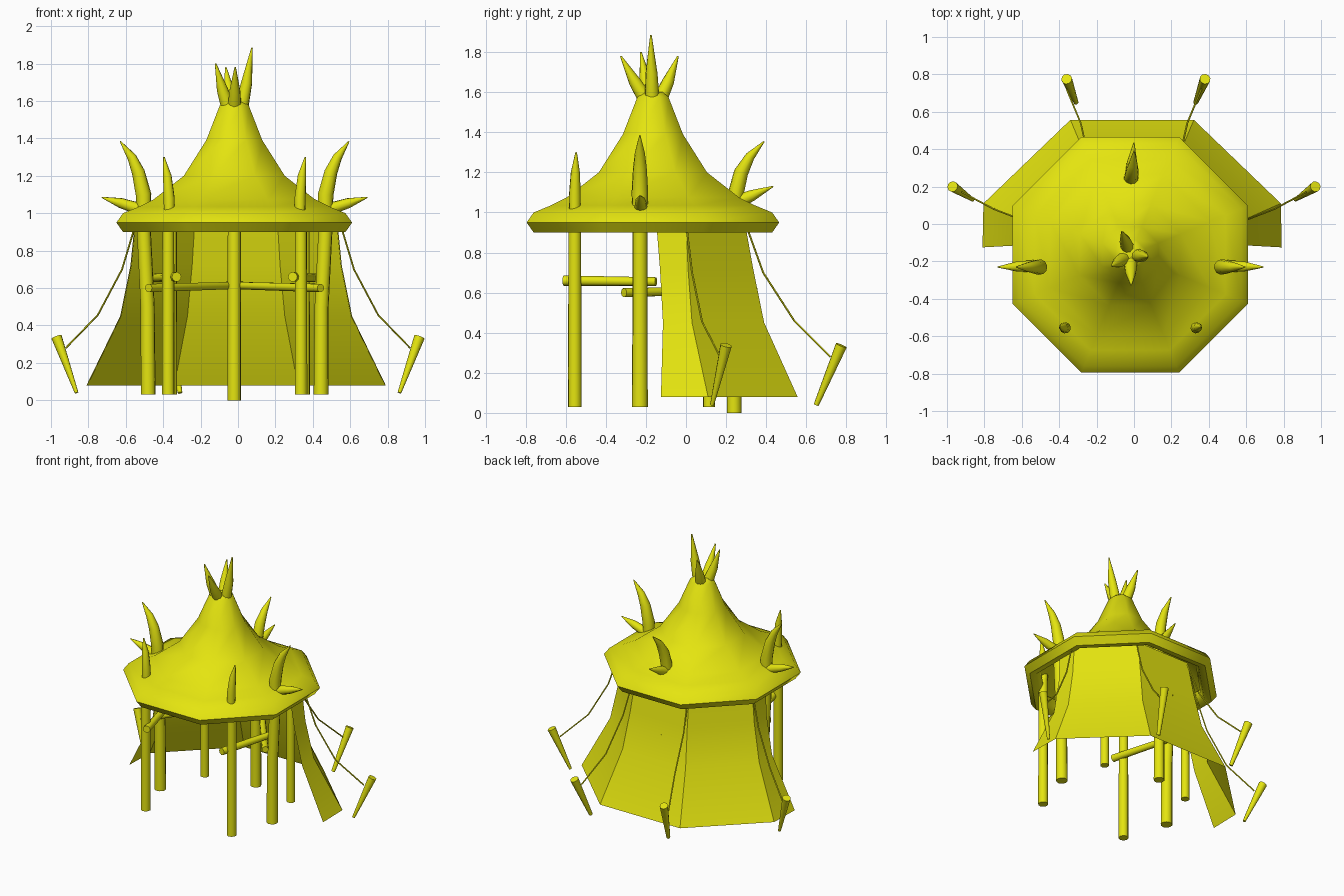
import bpy, bmesh, math
from mathutils import Vector

if "Cube" in bpy.data.objects:
    bpy.data.objects.remove(bpy.data.objects["Cube"])

yellow = bpy.data.materials.new("yellow")
yellow.diffuse_color = (0.78, 0.78, 0.005, 1)
yellow.use_nodes = True
yellow.node_tree.nodes["Principled BSDF"].inputs["Base Color"].default_value = yellow.diffuse_color


def finish(name, bm, angle=30):
    bmesh.ops.recalc_face_normals(bm, faces=bm.faces[:])
    me = bpy.data.meshes.new(name)
    bm.to_mesh(me)
    bm.free()
    ob = bpy.data.objects.new(name, me)
    bpy.context.collection.objects.link(ob)
    me.materials.append(yellow)
    bpy.ops.object.select_all(action='DESELECT')
    ob.select_set(True)
    bpy.context.view_layer.objects.active = ob
    bpy.ops.object.shade_smooth_by_angle(angle=math.radians(angle))
    return ob


def bridge(bm, a, b, closed=True):
    n = len(a)
    for i in range(n if closed else n - 1):
        j = (i + 1) % n
        bm.faces.new((a[i], a[j], b[j], b[i]))


def tube(name, pts, radii, sides=10):
    """Round tapered tube through points."""
    bm = bmesh.new()
    pts = [Vector(p) for p in pts]
    ref = (pts[-1] - pts[0]).orthogonal().normalized()
    rings = []
    for i, p in enumerate(pts):
        d = (pts[min(i + 1, len(pts) - 1)] - pts[max(i - 1, 0)]).normalized()
        u = (ref - d * ref.dot(d)).normalized()
        v = d.cross(u)
        rings.append([bm.verts.new(p + (u * math.cos(t) + v * math.sin(t)) * radii[i])
                      for t in (2 * math.pi * k / sides for k in range(sides))])
    for a, b in zip(rings, rings[1:]):
        bridge(bm, a, b)
    bm.faces.new(rings[0])
    bm.faces.new(rings[-1])
    return finish(name, bm, 45)


# Octagonal roof with rolled rim: profile of (distance to flat side, height)
CX, CY = -0.02, -0.165
profile = [(0.54, 1.0), (0.525, 0.95), (0.55, 0.905), (0.595, 0.90), (0.63, 0.95),
           (0.595, 1.0), (0.51, 1.035), (0.43, 1.075), (0.27, 1.2), (0.15, 1.39),
           (0.078, 1.575), (0.05, 1.6)]
bm = bmesh.new()
rings = []
for r, z in profile:
    R = r / math.cos(math.pi / 8)
    rings.append([bm.verts.new((CX + R * math.cos(t), CY + R * math.sin(t), z))
                  for t in (math.pi / 8 + k * math.pi / 4 for k in range(8))])
for a, b in zip(rings, rings[1:]):
    bridge(bm, a, b)
bm.faces.new(rings[-1])
finish("roof", bm, 60)

# Flared cloth wall around the back: per level z, side x, front y, corner y, back x, back y
levels = [(0.08, 0.80, -0.125, 0.11, 0.33, 0.557), (0.45, 0.62, -0.115, 0.03, 0.26, 0.39),
          (0.72, 0.565, -0.13, 0.01, 0.235, 0.335), (0.97, 0.54, -0.15, 0.0, 0.22, 0.29)]
bm = bmesh.new()
rows = []
for z, sx, fy, cy, bx, by in levels:
    half = [(sx, fy), (sx - 0.005, cy), (bx, by)]
    path = half + [(-x, y) for x, y in reversed(half)]
    rows.append([bm.verts.new((x - 0.01, y, z)) for x, y in path])
for a, b in zip(rows, rows[1:]):
    bridge(bm, a, b, False)
finish("cloth_wall", bm, 25)

# Central rear post with horn and spur
tube("rear_post", [(-0.02, 0.24, 0), (-0.02, 0.24, 1.0)], [0.037, 0.035])
tube("rear_horn", [(-0.015, 0.235, 0.98), (-0.015, 0.245, 1.08), (-0.01, 0.275, 1.2),
                   (-0.005, 0.32, 1.28), (0, 0.39, 1.355)], [0.037, 0.04, 0.036, 0.024, 0.003])
tube("rear_spur", [(-0.015, 0.25, 1.05), (-0.01, 0.33, 1.085), (0, 0.435, 1.13)],
     [0.036, 0.028, 0.003])

for s, side in ((-1, "left"), (1, "right")):
    def P(x, y, z, off=-0.018):
        return (s * x + off, y, z)
    # Side posts lean out and end in curved horns with a low spur
    tube(side + "_side_post", [P(0.462, -0.23, 0.03), P(0.465, -0.23, 0.5), P(0.49, -0.23, 1.0)],
         [0.04, 0.038, 0.038])
    tube(side + "_side_horn", [P(0.485, -0.23, 0.98), P(0.487, -0.23, 1.1), P(0.515, -0.23, 1.22),
                               P(0.55, -0.23, 1.3), P(0.612, -0.23, 1.385)],
         [0.038, 0.042, 0.035, 0.025, 0.003])
    tube(side + "_side_spur", [P(0.5, -0.225, 1.02), P(0.61, -0.227, 1.055), P(0.71, -0.23, 1.085)],
         [0.034, 0.027, 0.003])
    # Front posts and horns
    tube(side + "_front_post", [P(0.355, -0.555, 0.03), P(0.355, -0.555, 1.0)], [0.034, 0.032])
    tube(side + "_front_horn", [P(0.35, -0.555, 0.98), P(0.35, -0.555, 1.08),
                                P(0.36, -0.552, 1.2), P(0.378, -0.548, 1.3)],
         [0.028, 0.03, 0.023, 0.004])
    # Back posts
    tube(side + "_back_post", [P(0.355, 0.115, 0.03, 0), P(0.355, 0.115, 1.0, 0)], [0.03, 0.028])
    # Rails
    tube(side + "_front_rail", [P(0.31, -0.61, 0.66), P(0.43, -0.15, 0.655)], [0.026, 0.022])
    tube(side + "_rear_rail", [P(0.46, -0.31, 0.6), P(-0.04, 0.345, 0.615)], [0.023, 0.02])
    # Guy ropes and stakes
    tube(side + "_side_rope", [P(0.545, 0.0, 0.95, 0), P(0.62, 0.03, 0.7, 0),
                               P(0.75, 0.08, 0.455, 0), P(0.92, 0.17, 0.28, 0)], [0.005] * 4, 6)
    tube(side + "_side_stake", [P(0.863, 0.13, 0.04, 0), P(0.97, 0.2, 0.338, 0)], [0.01, 0.029])
    tube(side + "_back_rope", [P(0.225, 0.295, 0.95, 0), P(0.25, 0.385, 0.7, 0),
                               P(0.285, 0.54, 0.46, 0), P(0.36, 0.72, 0.28, 0)], [0.005] * 4, 6)
    tube(side + "_back_stake", [P(0.32, 0.65, 0.04, 0.01), P(0.37, 0.775, 0.337, 0.01)],
         [0.013, 0.029])

# Crown of spikes at the peak
for i, tip in enumerate([(0.075, -0.175, 1.885), (-0.12, -0.225, 1.8),
                         (-0.015, -0.325, 1.78), (-0.065, -0.04, 1.78)]):
    tip = Vector(tip)
    d = Vector((tip.x - CX, tip.y - CY, 0)).normalized()
    base = Vector((CX, CY, 1.57)) + d * 0.04
    mid = base.lerp(tip, 0.4) + d * 0.004
    tube("crown_spike_%d" % (i + 1), [base, mid, tip], [0.037, 0.03, 0.004])
